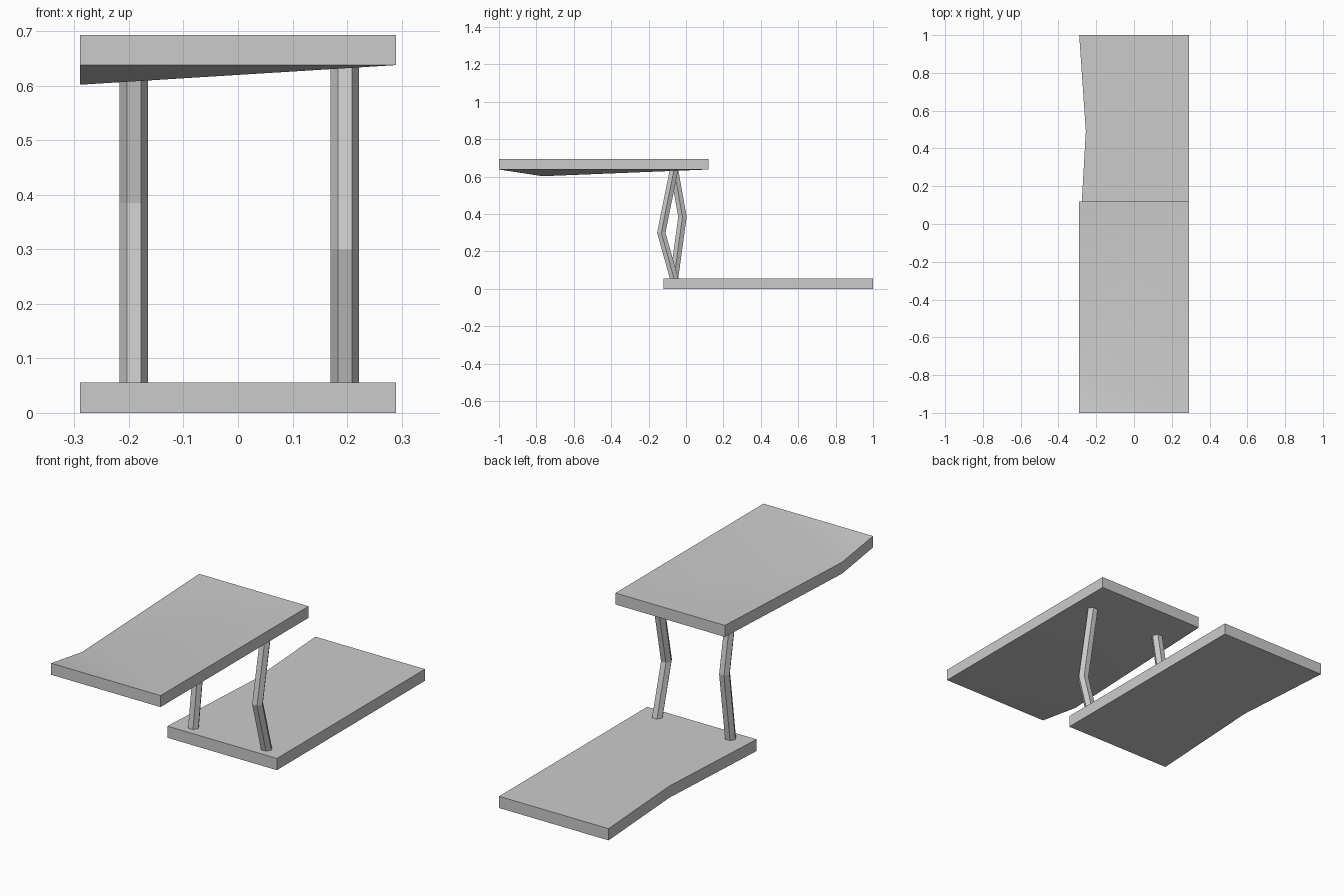
import bpy, bmesh, math

if "Cube" in bpy.data.objects:
    bpy.data.objects.remove(bpy.data.objects["Cube"])


def make_object(name, bm):
    bmesh.ops.recalc_face_normals(bm, faces=bm.faces)
    mesh = bpy.data.meshes.new(name)
    bm.to_mesh(mesh)
    bm.free()
    ob = bpy.data.objects.new(name, mesh)
    bpy.context.collection.objects.link(ob)
    return ob


def slab(name, outline, thickness):
    """Plate from an outline whose first point is the dented edge point."""
    bm = bmesh.new()
    n = len(outline)
    low = [bm.verts.new(p) for p in outline]
    top = [bm.verts.new((x, y, z + thickness)) for x, y, z in outline]
    for i in range(1, n - 1):
        for ring in (low, top):
            bm.faces.new((ring[0], ring[i], ring[i + 1]))
    for i in range(n):
        j = (i + 1) % n
        bm.faces.new((low[i], low[j], top[j], top[i]))
    ob = make_object(name, bm)
    bpy.context.view_layer.objects.active = ob
    ob.select_set(True)
    bpy.ops.object.shade_smooth_by_angle(angle=math.radians(30))
    ob.select_set(False)


def bent_post(name, x, path, radius=0.026, sides=6):
    """Six-sided post swept through (y, z) points with level rings."""
    bm = bmesh.new()
    angles = [2 * math.pi * k / sides for k in range(sides)]
    rings = [[bm.verts.new((x + radius * math.cos(a), y + radius * math.sin(a), z))
              for a in angles] for y, z in path]
    for lower, upper in zip(rings, rings[1:]):
        for i in range(sides):
            j = (i + 1) % sides
            bm.faces.new((lower[i], lower[j], upper[j], upper[i]))
    bm.faces.new(rings[0])
    bm.faces.new(rings[-1])
    make_object(name, bm)


W = 0.29

# lower plate, left edge pushed inwards
slab("lower_plate", [(-0.255, 0.49, 0), (-W, -0.12, 0), (W, -0.12, 0),
                     (W, 1, 0), (-W, 1, 0)], 0.056)

# upper plate, left edge sagging downwards
Z = 0.638
slab("upper_plate", [(-W, -0.767, Z - 0.036), (-W, -1, Z), (W, -1, Z),
                     (W, 0.12, Z), (-W, 0.12, Z)], 0.055)

# bent posts between the plates
bent_post("left_post", -0.191, [(-0.064, 0.056), (-0.019, 0.385), (-0.064, 0.638)])
bent_post("right_post", 0.196, [(-0.064, 0.056), (-0.132, 0.30), (-0.064, 0.638)])
